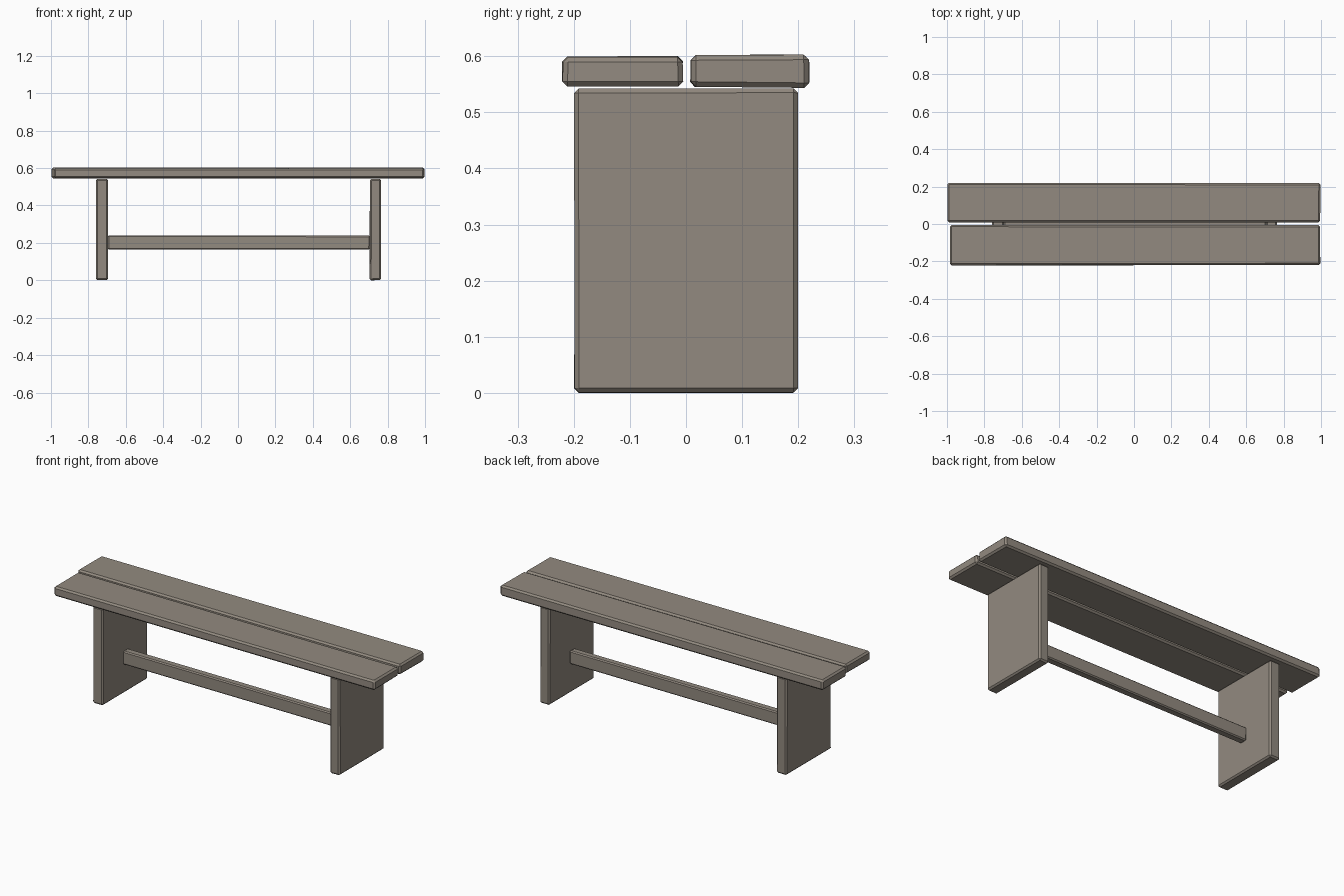
import bpy
import bmesh
import random
from mathutils import Vector

if "Cube" in bpy.data.objects:
    bpy.data.objects.remove(bpy.data.objects["Cube"])

random.seed(4)

wood = bpy.data.materials.new("weathered_wood")
wood.diffuse_color = (0.29, 0.255, 0.215, 1)
wood.use_nodes = True
wood.node_tree.nodes["Principled BSDF"].inputs["Base Color"].default_value = wood.diffuse_color


def board(name, lo, hi, bevel=0.008, wobble=0.0015):
    """Hand-cut board: box between two corners, slightly uneven, chamfered."""
    lo, hi = Vector(lo), Vector(hi)
    mesh = bpy.data.meshes.new(name)
    bm = bmesh.new()
    bmesh.ops.create_cube(bm, size=1)
    for v in bm.verts:
        for i in range(3):
            corner = hi[i] if v.co[i] > 0 else lo[i]
            inward = -1 if v.co[i] > 0 else 1
            v.co[i] = corner + inward * random.uniform(0, wobble)
    bmesh.ops.bevel(bm, geom=bm.edges[:], offset=bevel, segments=1,
                    profile=0.5, affect='EDGES')
    bm.to_mesh(mesh)
    bm.free()
    mesh.materials.append(wood)
    obj = bpy.data.objects.new(name, mesh)
    bpy.context.collection.objects.link(obj)
    return obj


# Seat: two long planks with a narrow gap
board("front_seat_plank", (-0.985, -0.221, 0.545), (0.997, -0.004, 0.601), 0.009, 0.003)
board("back_seat_plank", (-1.0, 0.007, 0.543), (0.998, 0.221, 0.603), 0.009, 0.003)

# Legs: two upright slabs
board("left_leg", (-0.76, -0.2, 0), (-0.695, 0.2, 0.543))
board("right_leg", (0.704, -0.2, 0), (0.766, 0.2, 0.543))

# Stretcher between the legs
board("stretcher", (-0.697, -0.022, 0.164), (0.706, 0.022, 0.24), 0.006)
